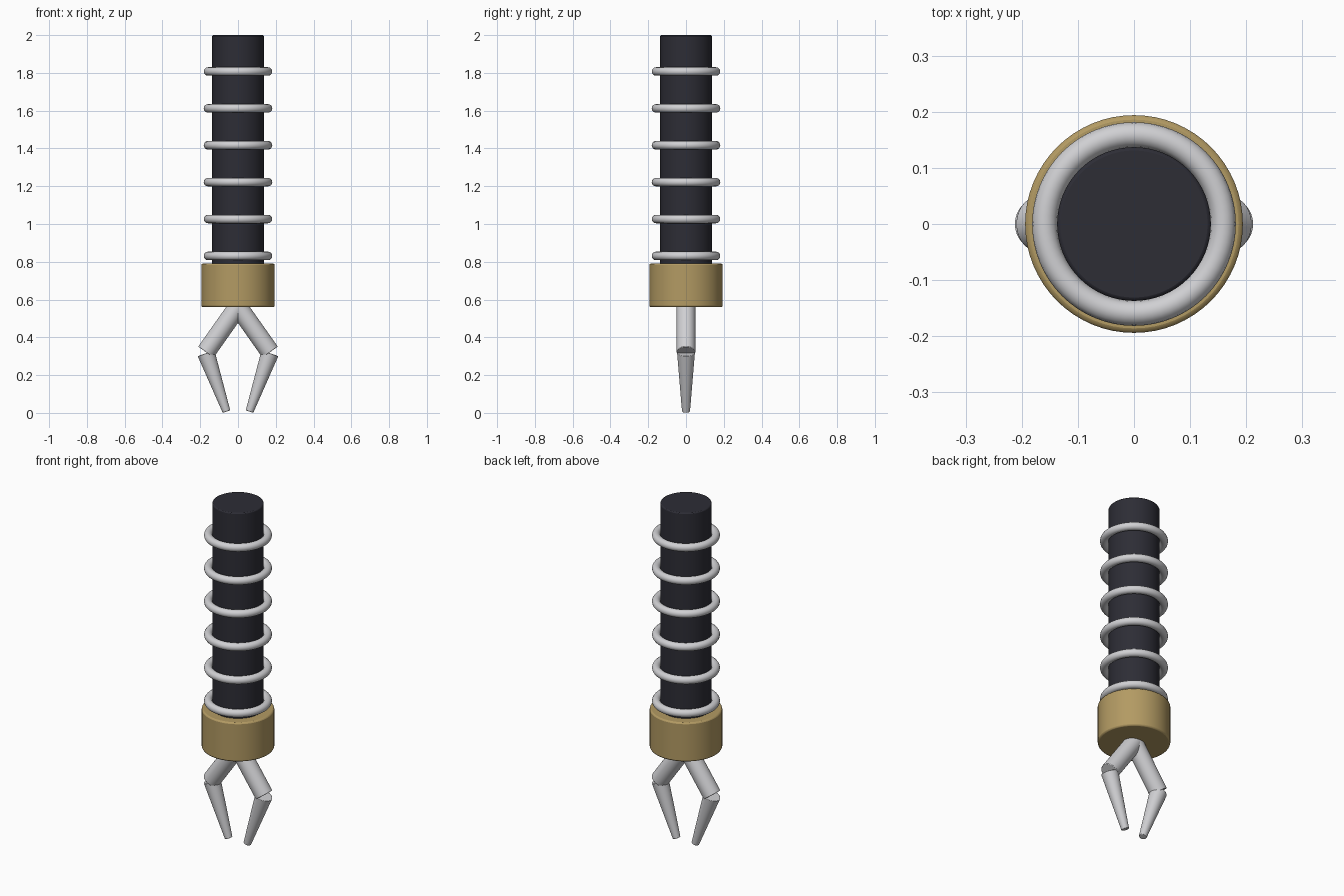
import bpy
from mathutils import Vector

if "Cube" in bpy.data.objects:
    bpy.data.objects.remove(bpy.data.objects["Cube"])


def material(name, rgb):
    m = bpy.data.materials.new(name)
    m.diffuse_color = (*rgb, 1)
    m.use_nodes = True
    m.node_tree.nodes["Principled BSDF"].inputs["Base Color"].default_value = m.diffuse_color
    return m


DARK = material("dark_rubber", (0.026, 0.026, 0.036))
SILVER = material("silver_metal", (0.63, 0.63, 0.65))
BRASS = material("brass", (0.45, 0.325, 0.125))


def finish(obj, name, mat, bevel=0.0):
    obj.name = name
    obj.data.materials.append(mat)
    if bevel:
        b = obj.modifiers.new("edge_round", 'BEVEL')
        b.width, b.segments, b.limit_method = bevel, 2, 'ANGLE'
        b.angle_limit = 0.9
    bpy.ops.object.shade_smooth_by_angle(angle=0.6)
    return obj


def rod(name, start, end, r_start, r_end, mat, bevel, sides=48):
    """Round bar, optionally tapered, running from start to end."""
    a, b = Vector(start), Vector(end)
    d = b - a
    bpy.ops.mesh.primitive_cone_add(
        vertices=sides, radius1=r_start, radius2=r_end, depth=d.length,
        location=(a + b) / 2, rotation=d.to_track_quat('Z', 'Y').to_euler())
    return finish(bpy.context.object, name, mat, bevel)


# Arm shaft and wrist collar
rod("arm_shaft", (0, 0, 0.78), (0, 0, 2.0), 0.137, 0.137, DARK, 0.006, 64)
rod("wrist_collar", (0, 0, 0.56), (0, 0, 0.79), 0.194, 0.194, BRASS, 0.008, 64)

# Evenly spaced rings along the shaft
for i in range(6):
    bpy.ops.mesh.primitive_torus_add(
        major_radius=0.159, minor_radius=0.0225, major_segments=64,
        minor_segments=16, location=(0, 0, 0.831 + 0.1953 * i))
    finish(bpy.context.object, f"shaft_ring_{i + 1}", SILVER)

# Two mirrored claws, each with an upper bar and a tapered tip
for side, s in (("right", 1), ("left", -1)):
    rod(f"claw_upper_{side}", (-0.02 * s, 0, 0.591), (0.170 * s, 0, 0.322),
        0.05, 0.05, SILVER, 0.003)
    rod(f"claw_tip_{side}", (0.169 * s, 0, 0.316), (0.061 * s, 0, 0.007),
        0.047, 0.021, SILVER, 0.003)
